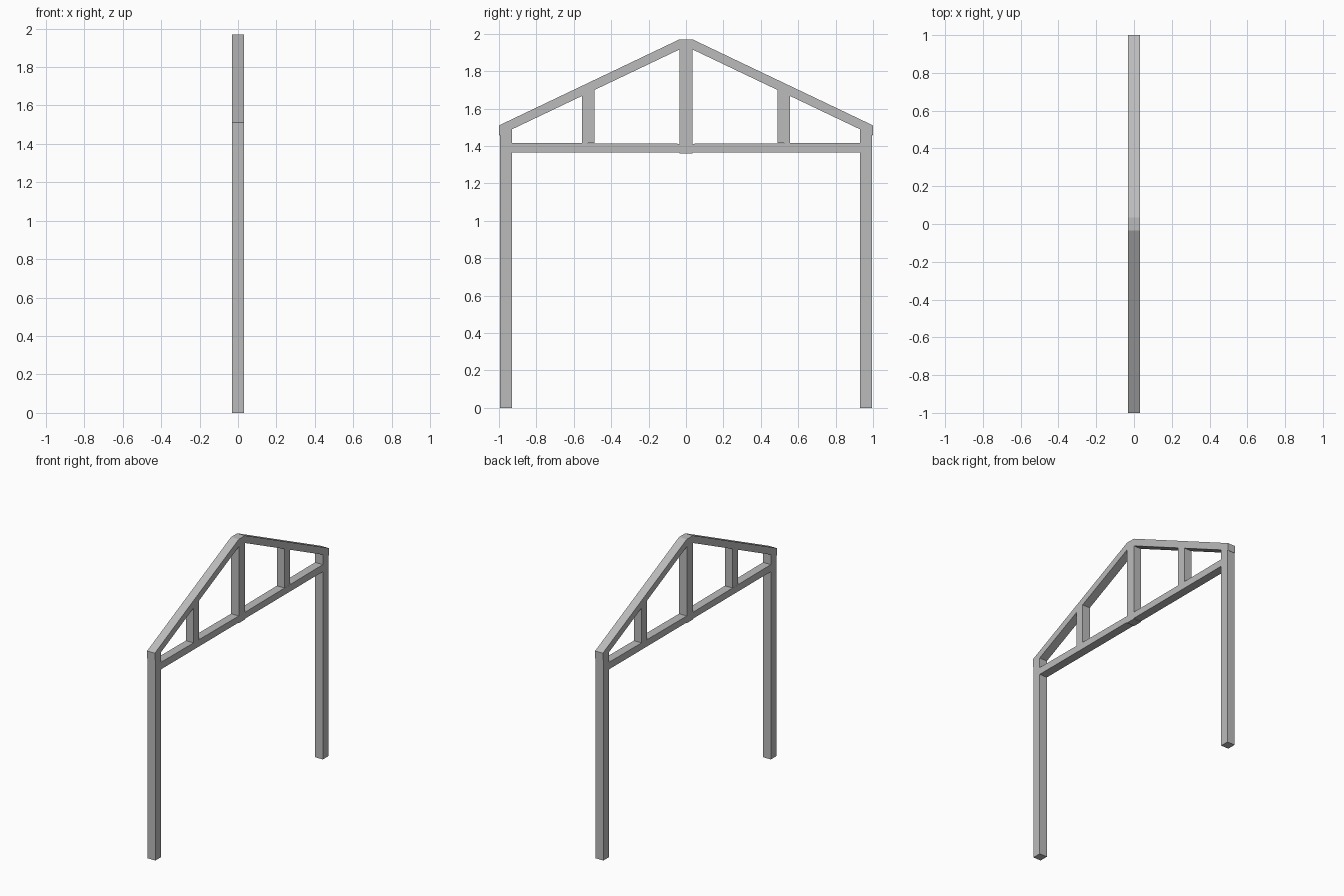
import bpy
import bmesh

cube = bpy.data.objects.get("Cube")
if cube:
    bpy.data.objects.remove(cube, do_unlink=True)

grey = bpy.data.materials.new("plain_grey")
grey.use_nodes = True
colour = (0.5, 0.5, 0.5, 1)
grey.diffuse_color = colour
grey.node_tree.nodes["Principled BSDF"].inputs["Base Color"].default_value = colour

HALF = 0.031          # half thickness of the frame
SPAN = 1.0            # half span to the rafter tips
RIDGE = 0.035         # half width of the flat ridge
EAVE, TOP = 1.51, 1.97
DEPTH = 0.054         # vertical depth of a rafter
SLOPE = (TOP - EAVE) / (SPAN - RIDGE)


def roof_height(y):
    """Height of the rafter's upper edge."""
    return TOP - SLOPE * max(abs(y) - RIDGE, 0)


def timber(name, profile, half=HALF):
    """Extrude a side profile of (y, z) points across the frame."""
    bm = bmesh.new()
    face = bm.faces.new([bm.verts.new((-half, y, z)) for y, z in profile])
    side = bmesh.ops.extrude_face_region(bm, geom=[face])["geom"]
    verts = [v for v in side if isinstance(v, bmesh.types.BMVert)]
    bmesh.ops.translate(bm, vec=(2 * half, 0, 0), verts=verts)
    bmesh.ops.recalc_face_normals(bm, faces=bm.faces)
    mesh = bpy.data.meshes.new(name)
    bm.to_mesh(mesh)
    bm.free()
    mesh.materials.append(grey)
    obj = bpy.data.objects.new(name, mesh)
    bpy.context.collection.objects.link(obj)


def upright(name, a, b, bottom, drop):
    """Vertical timber with its top cut to the roof pitch."""
    timber(name, [(a, bottom), (b, bottom),
                  (b, roof_height(b) - drop), (a, roof_height(a) - drop)])


# Posts, rafters and short struts on both sides
for s, end in ((-1, "front"), (1, "back")):
    upright(end + "_post", s * 0.994, s * 0.93, 0, DEPTH)
    upright(end + "_strut", s * 0.555, s * 0.49, 1.415, DEPTH)
    timber(end + "_rafter", [
        (s * SPAN, EAVE - DEPTH), (s * RIDGE, TOP - DEPTH),
        (s * RIDGE, TOP), (s * SPAN, EAVE)])
    timber(end + "_tie_beam", [
        (s * 0.93, 1.365), (s * RIDGE, 1.365),
        (s * RIDGE, 1.412), (s * 0.93, 1.417)])

# Central post up to the flat ridge
upright("king_post", -RIDGE, RIDGE, 1.36, 0)
